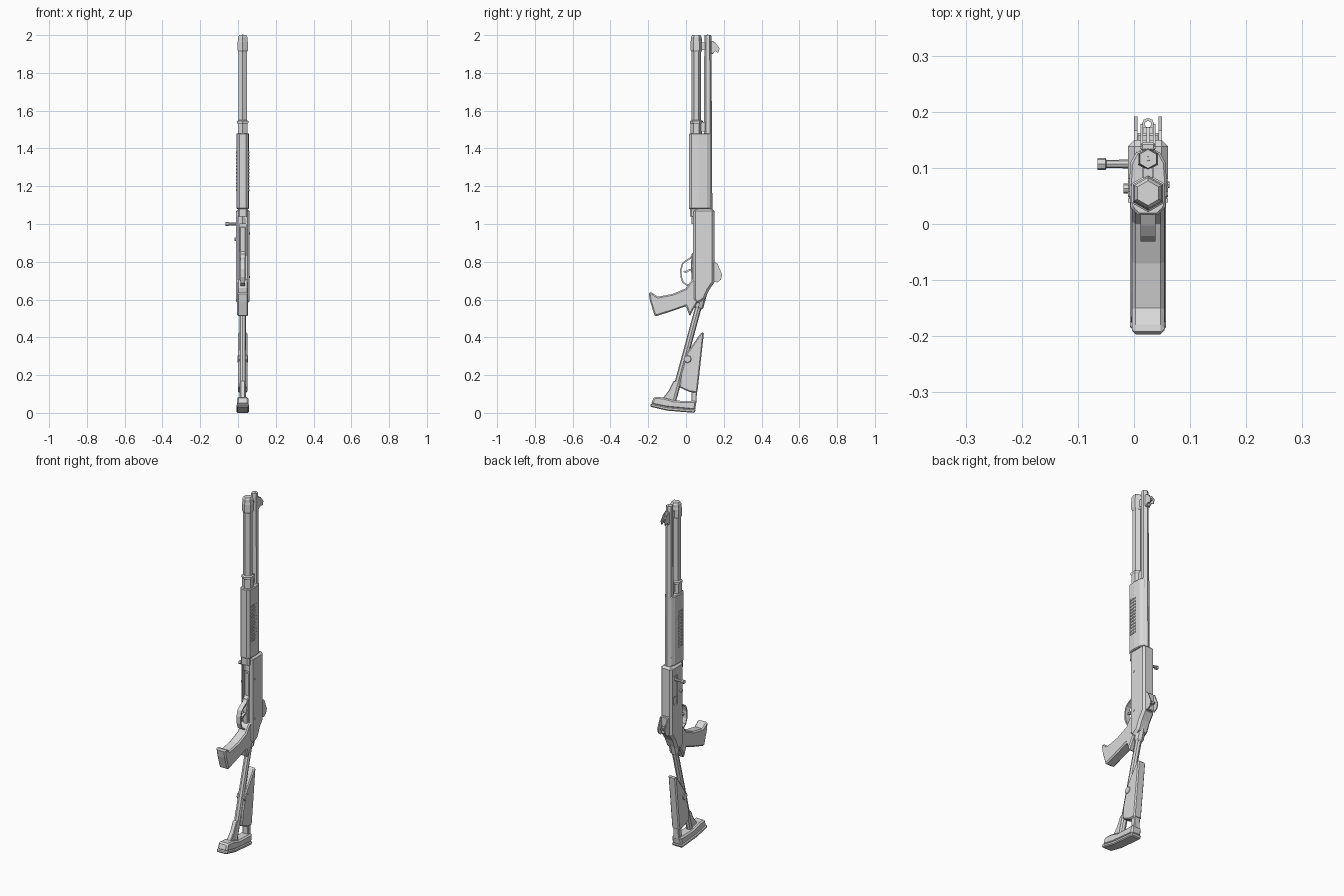
import bpy, bmesh, math
from mathutils import Vector

if "Cube" in bpy.data.objects:
    bpy.data.objects.remove(bpy.data.objects["Cube"])

CX = 0.025  # centre plane of the body
grey = bpy.data.materials.new("plain grey")
grey.use_nodes = True
grey.diffuse_color = (0.7, 0.7, 0.7, 1)
grey.node_tree.nodes["Principled BSDF"].inputs["Base Color"].default_value = grey.diffuse_color


def finish(name, bm, bevel=0):
    bmesh.ops.recalc_face_normals(bm, faces=bm.faces)
    mesh = bpy.data.meshes.new(name)
    bm.to_mesh(mesh)
    bm.free()
    mesh.materials.append(grey)
    obj = bpy.data.objects.new(name, mesh)
    bpy.context.collection.objects.link(obj)
    if bevel:
        mod = obj.modifiers.new("chamfer", "BEVEL")
        mod.width = bevel
        mod.segments = 1
        mod.limit_method = "ANGLE"
        mod.angle_limit = math.radians(50)
    return obj


def extrude(name, points, offset, bevel=0):
    """Extrude one flat outline along an offset."""
    bm = bmesh.new()
    face = bm.faces.new([bm.verts.new(p) for p in points])
    new = bmesh.ops.extrude_face_region(bm, geom=[face])["geom"]
    verts = [g for g in new if isinstance(g, bmesh.types.BMVert)]
    bmesh.ops.translate(bm, verts=verts, vec=offset)
    return finish(name, bm, bevel)


def plate(name, outline, half, bevel=0, x=0):
    """Side outline in (y, z), thick along x."""
    return extrude(name, [(CX + x - half, y, z) for y, z in outline], (2 * half, 0, 0), bevel)


def bar(name, half_section, bottom, top, bevel=0):
    """Mirrored cross-section in (x, y), extruded upward."""
    right = [(CX + x, y, bottom) for x, y in half_section]
    left = [(CX - x, y, bottom) for x, y in reversed(half_section)]
    return extrude(name, right + left, (0, 0, top - bottom), bevel)


def rod(name, start, direction, stations, sides=6):
    """Faceted lathe: stations are (distance, radius)."""
    bm = bmesh.new()
    turn = Vector((0, 0, 1)).rotation_difference(Vector(direction))
    rings = []
    for d, r in stations:
        ring = []
        for i in range(sides):
            a = math.tau * i / sides
            ring.append(bm.verts.new(Vector(start) + turn @ Vector((r * math.sin(a), r * math.cos(a), d))))
        rings.append(ring)
    for a, b in zip(rings, rings[1:]):
        for i in range(sides):
            j = (i + 1) % sides
            bm.faces.new((a[i], a[j], b[j], b[i]))
    bm.faces.new(rings[0])
    bm.faces.new(rings[-1])
    return finish(name, bm)


def ribbon(name, path, half, thick):
    """Flat strap that follows a path in (y, z)."""
    bm = bmesh.new()
    rows = [[bm.verts.new((CX + s * half, y, z)) for s in (-1, 1)] for y, z in path]
    for a, b in zip(rows, rows[1:]):
        bm.faces.new((a[0], a[1], b[1], b[0]))
    obj = finish(name, bm)
    mod = obj.modifiers.new("thickness", "SOLIDIFY")
    mod.thickness = thick
    mod.offset = 0
    return obj


def box(name, centre, size, bevel=0):
    bm = bmesh.new()
    bmesh.ops.create_cube(bm, size=1)
    bmesh.ops.scale(bm, verts=bm.verts, vec=size)
    bmesh.ops.translate(bm, verts=bm.verts, vec=centre)
    return finish(name, bm, bevel)


def cut(obj, cutter):
    mod = obj.modifiers.new("cut", "BOOLEAN")
    mod.operation = "DIFFERENCE"
    mod.object = cutter
    bpy.context.view_layer.objects.active = obj
    for m in list(obj.modifiers):
        bpy.ops.object.modifier_apply(modifier=m.name)
    bpy.data.objects.remove(cutter)


# Barrel and tube below it
UP = (0, 0, 1)
rod("barrel", (CX, .116, 0), UP, [(1, .024), (1.48, .021), (1.985, .019), (2, .017)])
rod("barrel_bore", (CX, .116, 0), UP, [(1.99, .005), (2.002, .004)])
rod("lower_tube", (CX, .055, 0), UP, [(1, .025), (1.92, .025)])
rod("tube_cap", (CX, .055, 0), UP, [(1.91, .026), (1.92, .031), (1.965, .031), (1.97, .029), (1.99, .028), (2, .022)])
rod("tube_collar", (CX, .055, 0), UP, [(1.48, .03), (1.53, .03), (1.535, .034), (1.545, .034), (1.55, .026)])
bar("barrel_bracket", [(.01, .07), (.01, .1)], 1.49, 1.54)
bar("front_bracket", [(.008, .07), (.008, .1)], 1.92, 1.96)

# Handguard with gripping studs
bar("handguard", [(.018, .016), (.031, .03), (.034, .07), (.031, .11), (.02, .13)], 1.08, 1.48, .004)
for side in (-1, 1):
    for row in range(12):
        for col in range(4):
            box("grip_stud", (CX + side * .033, .042 + col * .012, 1.18 + row * .018), (.006, .007, .009))

# Receiver with ports
receiver = plate("receiver", [(.037, 1.08), (.15, 1.08), (.15, .69), (.122, .65), (.1, .6), (.06, .575), (.037, .6)], .036, .012)
cut(receiver, box("port_cutter", (CX - .036, .108, .94), (.016, .034, .17)))
cut(receiver, box("loading_cutter", (CX, .037, .93), (.036, .03, .2)))
box("bolt", (CX - .03, .108, .96), (.006, .03, .12), .002)
box("loading_gate", (CX, .048, .91), (.03, .008, .15), .003)
bar("receiver_neck", [(.018, .02), (.026, .03), (.026, .06)], 1.04, 1.08)
rod("charging_handle", (CX - .03, .107, 1), (-1, 0, 0), [(0, .008), (.044, .007), (.046, .011), (.06, .011)], 8)
rod("release_button", (CX - .034, .063, .92), (-1, 0, 0), [(0, .009), (.01, .009)], 8)
for z in (.72, .95):
    rod("receiver_pin", (CX + .034, .07, z), (1, 0, 0), [(0, .006), (.004, .006)], 8)

# Grip, trigger and guard
plate("pistol_grip", [(.05, .72), (.02, .69), (0, .66), (-.07, .63), (-.15, .615), (-.185, .64), (-.198, .635),
      (-.19, .59), (-.165, .51), (-.07, .54), (0, .565), (.02, .51), (.04, .55), (.07, .6), (.07, .7)], .029, .01)
ribbon("trigger_guard", [(.045, .85), (.025, .82), (0, .805), (-.018, .79), (-.027, .76), (-.026, .72),
       (-.015, .69), (.01, .675)], .013, .008)
plate("guard_base", [(.05, .86), (.03, .84), (.026, .78), (.03, .7), (.05, .68)], .016, .004)
ribbon("trigger", [(.035, .76), (.015, .755), (0, .745), (-.012, .75)], .006, .009)

# Rear sight
box("rear_sight_base", (CX, .152, .745), (.044, .02, .1), .004)
for s in (-1, 1):
    plate("rear_sight_wing", [(.145, .8), (.167, .79), (.192, .73), (.185, .705), (.165, .69), (.145, .7)], .003, 0, s * .022)
plate("rear_sight_stem", [(.15, .75), (.172, .745), (.172, .73), (.15, .71)], .008)
bm = bmesh.new()
loops = [[bm.verts.new((CX + r * math.sin(i * math.tau / 8), .178 + r * math.cos(i * math.tau / 8), .735))
          for i in range(8)] for r in (.011, .006)]
for i in range(8):
    j = (i + 1) % 8
    bm.faces.new((loops[0][i], loops[0][j], loops[1][j], loops[1][i]))
finish("aperture_ring", bm).modifiers.new("thickness", "SOLIDIFY").thickness = .01

# Front sight
box("front_sight_base", (CX, .138, 1.935), (.026, .014, .07), .003)
for s in (-1, 1):
    plate("front_sight_wing", [(.135, 1.97), (.155, 1.96), (.178, 1.93), (.17, 1.905), (.155, 1.915), (.135, 1.9)], .002, 0, s * .011)
plate("front_sight_post", [(.14, 1.95), (.172, 1.935), (.172, 1.925), (.14, 1.915)], .003)

# Stock
top, foot = Vector((CX, .085, .63)), Vector((CX, -.073, .05))
run = foot - top
rod("stock_tube", top, run.normalized(), [(0, .017), (run.length, .017)], 8)
rod("stock_socket", top, run.normalized(), [(0, .026), (.07, .026), (.08, .02)], 8)
plate("cheek_rest", [(.095, .425), (.06, .107), (.02, .11), (-.035, .135), (-.03, .2), (0, .31), (.08, .425)], .024, .006)
rod("cheek_knob", (CX - .027, .008, .285), (1, 0, 0), [(0, .018), (.004, .022), (.05, .022), (.054, .018)], 8)
plate("stock_web", [(-.125, .075), (-.09, .12), (-.065, .17), (-.04, .17), (-.055, .05), (-.12, .05)], .013, .003)
plate("stock_column", [(.03, .05), (.03, .115), (.058, .115), (.055, .05)], .018, .003)
plate("butt_body", [(-.17, .085), (-.185, .045), (-.1, .028), (.048, .014), (.056, .062), (-.06, .065), (-.12, .082)], .03, .008)
plate("butt_pad", [(-.185, .05), (-.19, .033), (-.1, .012), (.045, 0), (.053, .018), (-.1, .032)], .032, .005)
